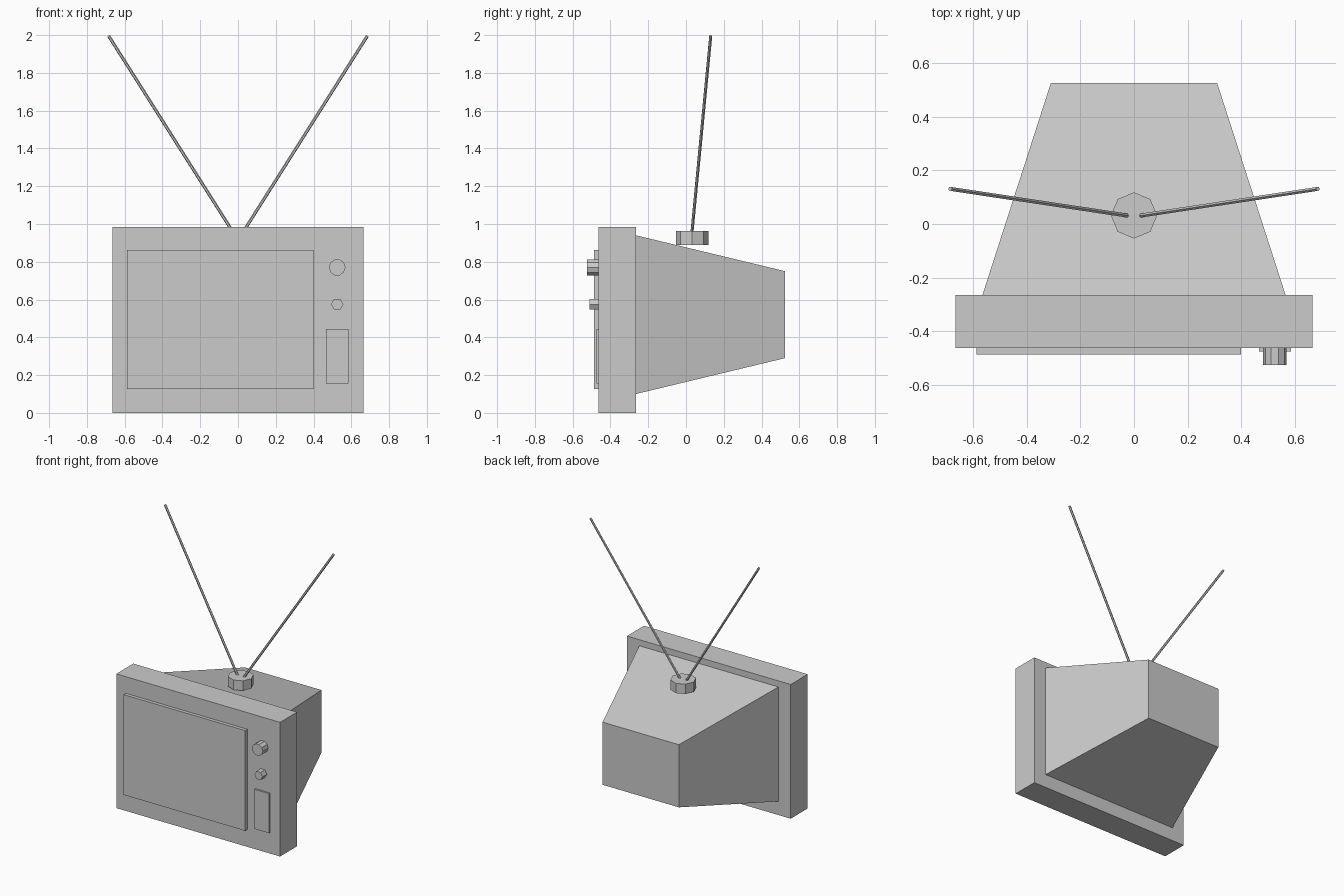
import bpy, bmesh
from math import pi
from mathutils import Vector, Matrix

if "Cube" in bpy.data.objects:
    bpy.data.objects.remove(bpy.data.objects["Cube"])


def finish(name, bm):
    bmesh.ops.recalc_face_normals(bm, faces=bm.faces[:])
    mesh = bpy.data.meshes.new(name)
    bm.to_mesh(mesh)
    bm.free()
    obj = bpy.data.objects.new(name, mesh)
    bpy.context.collection.objects.link(obj)
    return obj


def loft_box(name, front, back):
    """Join two rectangles, each given as (x0, x1, z0, z1, y)."""
    bm = bmesh.new()
    rings = []
    for x0, x1, z0, z1, y in (front, back):
        corners = ((x0, z0), (x1, z0), (x1, z1), (x0, z1))
        rings.append([bm.verts.new((x, y, z)) for x, z in corners])
    a, b = rings
    bm.faces.new(a)
    bm.faces.new(b)
    for i in range(4):
        j = (i + 1) % 4
        bm.faces.new((a[i], a[j], b[j], b[i]))
    return finish(name, bm)


def box(name, x0, x1, z0, z1, y0, y1):
    return loft_box(name, (x0, x1, z0, z1, y0), (x0, x1, z0, z1, y1))


def rod(name, start, end, radius, sides, spin=0.0):
    """Flat-sided cylinder between two points."""
    start, end = Vector(start), Vector(end)
    axis = end - start
    turn = axis.to_track_quat('Z', 'Y').to_matrix().to_4x4()
    matrix = Matrix.Translation((start + end) / 2) @ turn @ Matrix.Rotation(spin, 4, 'Z')
    bm = bmesh.new()
    bmesh.ops.create_cone(bm, cap_ends=True, segments=sides, radius1=radius,
                          radius2=radius, depth=axis.length, matrix=matrix)
    return finish(name, bm)


# Cabinet: front slab and tapered tube housing
box("front_cabinet", -0.665, 0.665, 0, 0.985, -0.462, -0.265)
loft_box("rear_housing", (-0.565, 0.565, 0.10, 0.94, -0.265),
         (-0.31, 0.31, 0.29, 0.75, 0.525))

# Screen and speaker panel
box("screen", -0.587, 0.399, 0.127, 0.863, -0.487, -0.462)
box("speaker_panel", 0.465, 0.585, 0.155, 0.445, -0.475, -0.462)

# Control knobs, with a corner pointing sideways
rod("channel_knob", (0.525, -0.462, 0.77), (0.525, -0.525, 0.77), 0.044, 10, pi / 2)
rod("volume_knob", (0.525, -0.462, 0.575), (0.525, -0.512, 0.575), 0.033, 6, pi / 2)

# Aerial base and mirrored pair of rods
rod("aerial_base", (0, 0.032, 0.89), (0, 0.032, 0.962), 0.086, 8)
for side, label in ((-1, "left"), (1, "right")):
    rod(label + "_aerial", (side * 0.022, 0.031, 0.95),
        (side * 0.685, 0.131, 1.996), 0.0085, 6)
